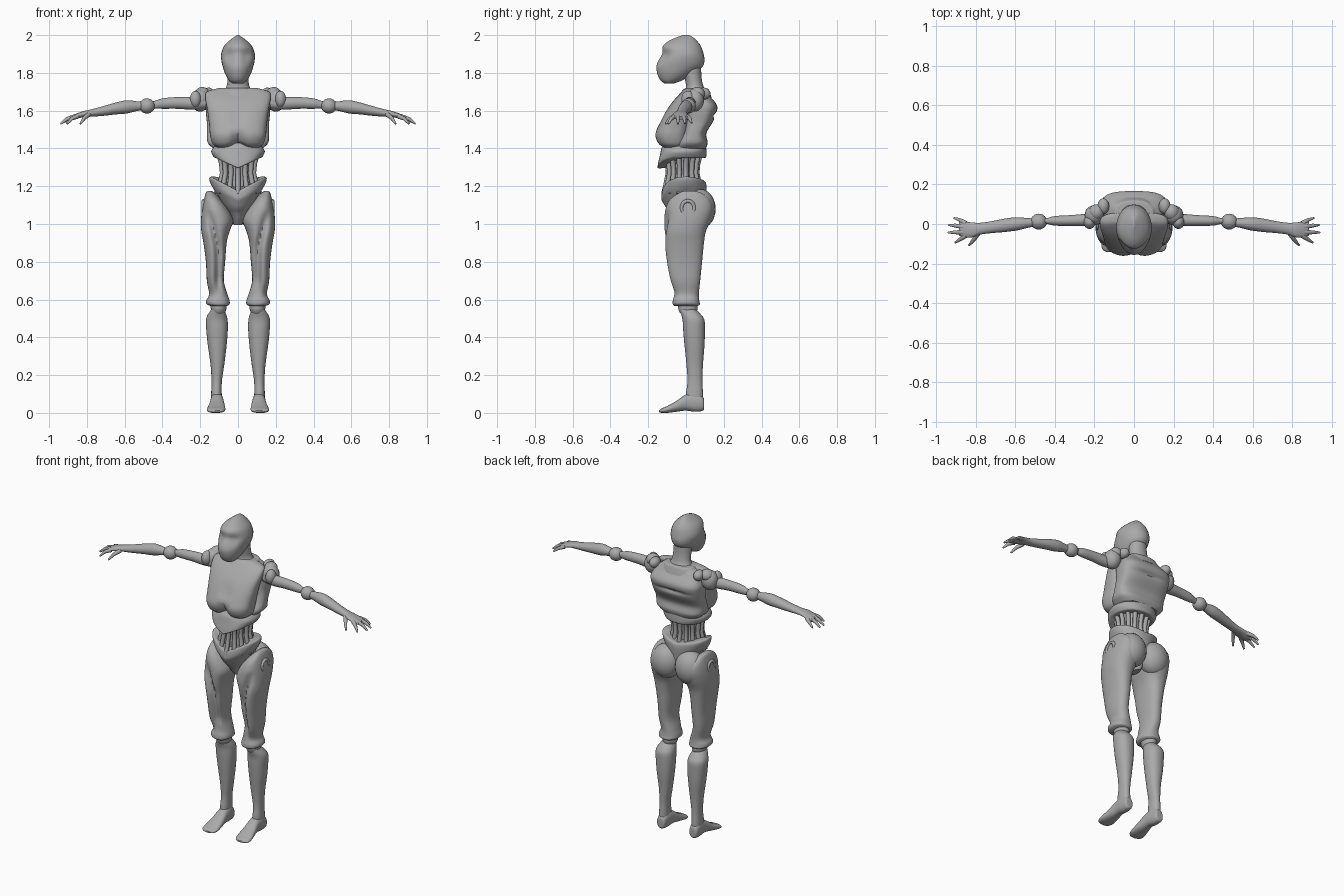
import bpy, bmesh, math
from mathutils import Vector

grey = bpy.data.materials.new("mannequin grey")
grey.diffuse_color = (0.4, 0.4, 0.4, 1)


def finish(bm, name):
    bmesh.ops.recalc_face_normals(bm, faces=bm.faces)
    me = bpy.data.meshes.new(name)
    bm.to_mesh(me)
    bm.free()
    me.materials.append(grey)
    ob = bpy.data.objects.new(name, me)
    bpy.context.collection.objects.link(ob)
    return ob


def loft(name, rings, axis='z', n=32, e=2.0, sub=4, bend=None, side=1):
    """Smooth loft; each ring is (position, a0, a1, b0, b1) across the axis."""
    rows = []
    last = len(rings) - 1
    for i in range(last):
        p = [rings[max(0, min(last, i + k))] for k in (-1, 0, 1, 2)]
        for s in range(sub):
            t = s / sub
            rows.append([b + .5 * t * (c - a + t * (2*a - 5*b + 4*c - d + t * (3*(b - c) + d - a)))
                         for a, b, c, d in zip(*p)])
    rows.append(rings[-1])
    bm = bmesh.new()
    loops = []
    for t, a0, a1, b0, b1 in rows:
        loop = []
        for k in range(n):
            an = math.tau * k / n
            c, s = math.cos(an), math.sin(an)
            a = (a0 + a1) / 2 + (a1 - a0) / 2 * math.copysign(abs(c) ** (2 / e), c)
            b = (b0 + b1) / 2 + (b1 - b0) / 2 * math.copysign(abs(s) ** (2 / e), s)
            v = Vector({'z': (a, b, t), 'x': (t, a, b), 'y': (a, t, b)}[axis])
            if bend:
                bend(v)
            v.x *= side
            loop.append(bm.verts.new(v))
        loops.append(loop)
    for l0, l1 in zip(loops, loops[1:]):
        for k in range(n):
            bm.faces.new((l0[k], l0[(k+1) % n], l1[(k+1) % n], l1[k]))
    bm.faces.new(loops[0])
    bm.faces.new(loops[-1])
    return finish(bm, name)


def ball(name, centre, radii):
    bm = bmesh.new()
    bmesh.ops.create_uvsphere(bm, u_segments=24, v_segments=14, radius=1)
    for v in bm.verts:
        v.co = Vector([c + r * q for c, r, q in zip(centre, radii, v.co)])
    return finish(bm, name)


def tube(name, pts, radii, n=10):
    """Round tapered tube through points, used for fingers and bars."""
    bm = bmesh.new()
    loops = []
    for i, p in enumerate(pts):
        d = Vector(pts[min(i+1, len(pts)-1)]) - Vector(pts[max(i-1, 0)])
        u = d.orthogonal().normalized()
        w = d.normalized().cross(u)
        u = (Vector((0, 0, 1)) if abs(d.z) < d.length * .9 else Vector((1, 0, 0)))
        u = (u - d * (u.dot(d) / d.dot(d))).normalized()
        w = d.normalized().cross(u)
        loops.append([bm.verts.new(Vector(p) + radii[i] * (math.cos(math.tau*k/n) * u + math.sin(math.tau*k/n) * w))
                      for k in range(n)])
    for l0, l1 in zip(loops, loops[1:]):
        for k in range(n):
            bm.faces.new((l0[k], l0[(k+1) % n], l1[(k+1) % n], l1[k]))
    bm.faces.new(loops[0])
    bm.faces.new(loops[-1])
    return finish(bm, name)


def gauss(x, w):
    return math.exp(-(x / w) ** 2)


# head with a crest ridge and a shallow brow dent
def face(v):
    if v.y < -.03:
        v.y += .015 * gauss(abs(v.x) - .045, .025) * gauss(v.z - 1.88, .035)

loft("head", [(1.745, -.03, .03, -.115, -.06), (1.76, -.048, .048, -.135, -.02), (1.79, -.066, .066, -.15, .03),
              (1.83, -.08, .08, -.157, .085), (1.865, -.088, .088, -.147, .098), (1.9, -.089, .089, -.126, .093),
              (1.94, -.075, .075, -.123, .08), (1.97, -.047, .047, -.09, .058), (1.99, -.02, .02, -.045, .035),
              (2.0, -.004, .004, -.015, .015)], bend=face)
loft("neck", [(1.66, -.1, .1, -.04, .125), (1.7, -.08, .08, -.01, .11), (1.73, -.06, .06, 0, .092),
              (1.78, -.055, .055, -.01, .082), (1.85, -.055, .055, -.03, .08)])

# collar ring
loft("collar", [(1.67, -.125, .125, -.05, .135), (1.70, -.11, .11, -.025, .125), (1.715, -.098, .098, -.01, .118),
                (1.718, -.085, .085, 0, .108)], e=2.4)

# front chest shell with a centre notch and a curved lower edge
def chest(v):
    low = max(0, min(1, (1.62 - v.z) / .12))
    if v.y < -.05:
        v.y += .03 * gauss(v.x, .025) * low * (1 - gauss(v.z - 1.51, .03))
    v.z += .025 * gauss(v.x, .04) * max(0, (1.5 - v.z) / .1)

loft("chest_front", [(1.405, -.11, .11, -.125, 0), (1.425, -.135, .135, -.15, .01), (1.47, -.148, .148, -.164, .02),
                     (1.52, -.152, .152, -.147, .03), (1.6, -.162, .162, -.105, .04), (1.66, -.172, .172, -.06, .05),
                     (1.7, -.165, .165, -.02, .06), (1.72, -.1, .1, 0, .06)], n=48, e=2.7, bend=chest)

# back shell with a sunken band
def back_band(v):
    if v.y > .08:
        v.y -= .016 * gauss(v.z - 1.575, .012) * gauss(v.x, .1)

loft("chest_back", [(1.40, -.13, .13, -.06, .105), (1.43, -.16, .16, -.05, .115), (1.48, -.165, .165, -.02, .108),
                    (1.54, -.165, .165, -.01, .142), (1.59, -.17, .17, -.01, .162), (1.63, -.168, .168, -.01, .163),
                    (1.68, -.14, .14, 0, .125), (1.71, -.1, .1, .01, .11)], n=48, e=3, sub=6, bend=back_band)

# lower rib shell, pointed at the front
def rib_point(v):
    w = max(0, min(1, (1.4 - v.z) / .04))
    front = max(0, min(1, -v.y / .08))
    v.z -= w * .055 * max(0, 1 - abs(v.x) / .12) * front

loft("lower_ribs", [(1.43, -.1, .1, -.11, .09), (1.41, -.125, .125, -.125, .105), (1.385, -.142, .142, -.138, .108),
                    (1.36, -.132, .132, -.15, .108), (1.35, -.12, .12, -.145, .1), (1.352, -.09, .09, -.11, .07)],
     n=48, e=2.2, bend=rib_point)

# waist core with upright bars
loft("waist", [(1.15, -.1, .1, -.08, .075), (1.21, -.087, .087, -.085, .06), (1.27, -.075, .075, -.085, .05),
               (1.32, -.08, .08, -.09, .055), (1.38, -.1, .1, -.1, .07)])
for i in range(14):
    a = math.tau * (i + .5) / 14
    c, s = math.cos(a), math.sin(a)
    tube("waist_bar", [(c * r, -.018 + s * (r * .9), z) for r, z in
                       ((.112, 1.16), (.098, 1.21), (.085, 1.27), (.09, 1.32), (.108, 1.38))], [.013] * 5, 8)

# pelvis with a dipped front rim
def pelvis_rim(v):
    w = max(0, min(1, (v.z - 1.06) / .15))
    dip = .075 if v.y < 0 else .03
    v.z -= w * dip * max(0, 1 - abs(v.x) / .145) * min(1, abs(v.y) / .05)

loft("pelvis", [(.995, -.02, .02, -.03, .05), (1.04, -.04, .04, -.065, .08), (1.1, -.075, .075, -.1, .1),
                (1.16, -.11, .11, -.12, .105), (1.2, -.138, .138, -.13, .108), (1.235, -.152, .152, -.128, .108),
                (1.25, -.145, .145, -.12, .1), (1.25, -.11, .11, -.09, .075)], n=48, bend=pelvis_rim)


# thigh groove running down the front
def groove(v):
    if v.y < 0 and .62 < v.z < 1.08:
        xc = .105 + .25 * max(0, v.z - .87)
        fade = min(1, (v.z - .62) / .08, (1.08 - v.z) / .1)
        v.y += .03 * fade * gauss(v.x - xc, .018)


for s in (1, -1):
    sd = "left_" if s == 1 else "right_"

    # legs
    loft(sd + "thigh", [(.565, .06, .14, -.06, .06), (.575, .045, .165, -.07, .073), (.595, .045, .168, -.07, .07),
                        (.63, .056, .153, -.064, .068), (.7, .075, .165, -.085, .075), (.8, .068, .17, -.105, .085),
                        (.9, .06, .183, -.115, .095), (.96, .045, .194, -.117, .105), (1.02, .025, .196, -.115, .13),
                        (1.08, .05, .19, -.108, .142), (1.13, .09, .18, -.085, .125), (1.165, .125, .17, -.035, .08),
                        (1.175, .142, .16, -.01, .04)], n=48, e=2.3, bend=groove, side=s)
    ball(sd + "buttock", (s * .083, .075, 1.08), (.092, .082, .105))
    bm = bmesh.new()
    ring = [[bm.verts.new((s * (.182 + .011 * math.cos(b)), .01 + (.033 + .01 * math.sin(b)) * math.cos(a),
                           1.085 + (.037 + .01 * math.sin(b)) * math.sin(a)))
             for b in [math.tau * j / 8 for j in range(8)]] for a in [math.tau * i / 24 for i in range(24)]]
    for i in range(24):
        for j in range(8):
            bm.faces.new((ring[i][j], ring[(i+1) % 24][j], ring[(i+1) % 24][(j+1) % 8], ring[i][(j+1) % 8]))
    finish(bm, sd + "hip_ring")
    ball(sd + "knee", (s * .103, .01, .56), (.042, .052, .05))
    loft(sd + "shin", [(.04, .085, .14, .005, .09), (.1, .086, .142, 0, .09), (.17, .085, .14, .008, .087),
                       (.26, .072, .146, .002, .09), (.36, .06, .16, -.008, .098), (.44, .054, .168, -.015, .1),
                       (.49, .055, .17, -.018, .098), (.52, .062, .16, -.025, .08), (.55, .075, .14, -.035, .05)],
         e=2.2, side=s)
    loft(sd + "foot", [(.096, .1, .125, .03, .06), (.09, .087, .14, .012, .085), (.05, .08, .145, .006, .11),
                       (0, .076, .146, .012, .098), (-.05, .07, .155, .006, .064), (-.1, .067, .164, 0, .036),
                       (-.128, .075, .16, 0, .024), (-.142, .09, .14, .004, .014)], axis='y', e=2.3, side=s)

    # shoulder joint made of rounded lumps
    ball(sd + "shoulder", (s * .2, .045, 1.655), (.05, .05, .06))
    ball(sd + "shoulder_cap", (s * .19, .06, 1.69), (.038, .04, .035))
    ball(sd + "shoulder_front", (s * .225, .01, 1.66), (.03, .035, .045))
    ball(sd + "shoulder_top", (s * .155, .09, 1.69), (.03, .04, .032))

    # arms
    loft(sd + "upper_arm", [(.17, 0, .06, 1.61, 1.67), (.24, -.01, .052, 1.605, 1.672), (.32, -.01, .045, 1.61, 1.672),
                            (.4, -.008, .04, 1.61, 1.665), (.44, 0, .03, 1.612, 1.652), (.47, .0, .03, 1.612, 1.65)],
         axis='x', n=20, side=s)
    ball(sd + "elbow", (s * .482, .012, 1.625), (.042, .04, .04))
    loft(sd + "forearm", [(.5, -.012, .028, 1.605, 1.645), (.54, -.02, .03, 1.597, 1.65), (.59, -.032, .034, 1.585, 1.655),
                          (.65, -.04, .028, 1.58, 1.642), (.72, -.046, .014, 1.572, 1.622), (.78, -.054, .006, 1.568, 1.606),
                          (.82, -.068, .008, 1.565, 1.597), (.86, -.068, .012, 1.556, 1.583),
                          (.885, -.058, .012, 1.552, 1.57)], axis='x', n=20, side=s)
    for name, pts in (("thumb", ((.79, -.05, 1.58), (.815, -.085, 1.56), (.835, -.108, 1.53))),
                      ("index_finger", ((.85, -.058, 1.57), (.88, -.078, 1.558), (.905, -.094, 1.53))),
                      ("middle_finger", ((.86, -.042, 1.57), (.905, -.042, 1.556), (.94, -.043, 1.53))),
                      ("ring_finger", ((.86, -.015, 1.57), (.905, -.008, 1.556), (.938, -.005, 1.532))),
                      ("little_finger", ((.85, .002, 1.57), (.88, .02, 1.558), (.91, .03, 1.535)))):
        tube(sd + name, [(s * x, y, z) for x, y, z in pts], [.013, .01, .005])

bpy.ops.object.select_all(action='SELECT')
bpy.context.view_layer.objects.active = bpy.context.selected_objects[0]
bpy.ops.object.shade_smooth_by_angle(angle=math.radians(50))
